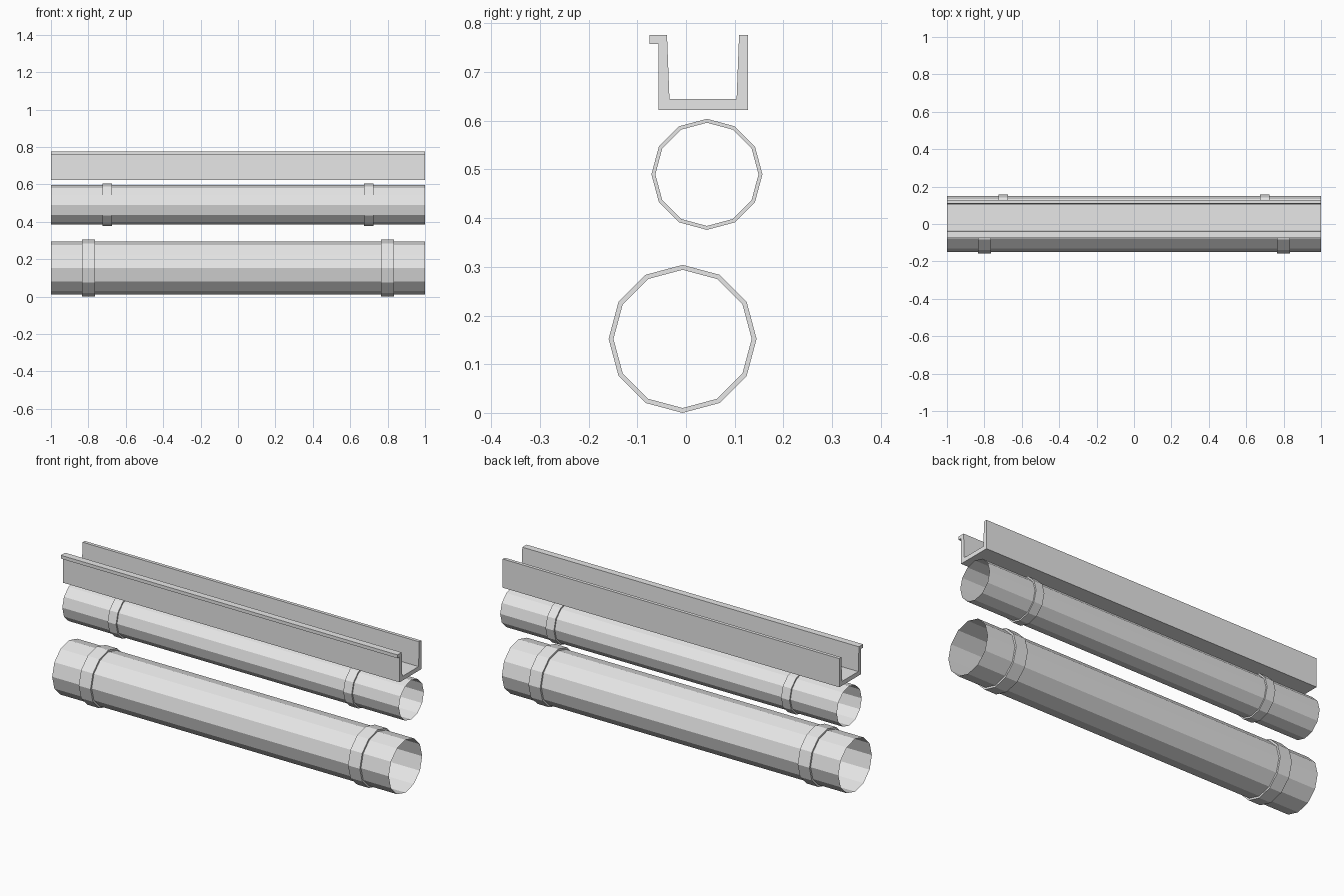
import bpy
import math

cube = bpy.data.objects.get("Cube")
if cube:
    bpy.data.objects.remove(cube, do_unlink=True)

SIDES = 12

grey = bpy.data.materials.new("light_grey")
grey.use_nodes = True
grey.diffuse_color = (0.8, 0.8, 0.8, 1)
grey.node_tree.nodes["Principled BSDF"].inputs["Base Color"].default_value = (0.8, 0.8, 0.8, 1)


def sweep(name, loops, closed_ends=False):
    """Skin a row of equal (x, points) cross-sections; optionally cap both ends."""
    n = len(loops[0][1])
    verts = [(x, y, z) for x, pts in loops for y, z in pts]
    faces = []
    for k in range(len(loops) - 1):
        a, b = k * n, (k + 1) * n
        for i in range(n):
            j = (i + 1) % n
            faces.append((a + i, a + j, b + j, b + i))
    if closed_ends:
        faces.append(tuple(reversed(range(n))))
        faces.append(tuple(range(len(verts) - n, len(verts))))
    mesh = bpy.data.meshes.new(name)
    mesh.from_pydata(verts, [], faces)
    mesh.materials.append(grey)
    obj = bpy.data.objects.new(name, mesh)
    bpy.context.collection.objects.link(obj)
    return obj


def ring(y, z, radius):
    angles = [2 * math.pi * i / SIDES for i in range(SIDES)]
    return [(y + radius * math.cos(a), z + radius * math.sin(a)) for a in angles]


def pipe(name, y, z, radius, collar_radius, collar_x, collar_width):
    # Thin open tube
    tube = ring(y, z, radius)
    sweep(name, [(-1, tube), (1, tube)])
    # Raised collar near each end
    outer = ring(y, z, collar_radius)
    for side, label in ((-1, "right"), (1, "left")):
        x0 = side * collar_x - collar_width / 2
        x1 = x0 + collar_width
        sweep(f"{name}_collar_{label}",
              [(x0, tube), (x0, outer), (x1, outer), (x1, tube)])


pipe("large_pipe", -0.007, 0.152, 0.142, 0.152, 0.80, 0.07)
pipe("small_pipe", 0.043, 0.490, 0.106, 0.114, 0.70, 0.05)

# Open-topped gutter channel with a front lip
channel = [(-0.057, 0.622), (0.127, 0.622), (0.127, 0.776), (0.109, 0.776),
           (0.104, 0.645), (-0.034, 0.645), (-0.039, 0.776), (-0.075, 0.776),
           (-0.075, 0.758), (-0.057, 0.758)]
sweep("gutter_channel", [(-1, channel), (1, channel)], closed_ends=True)
